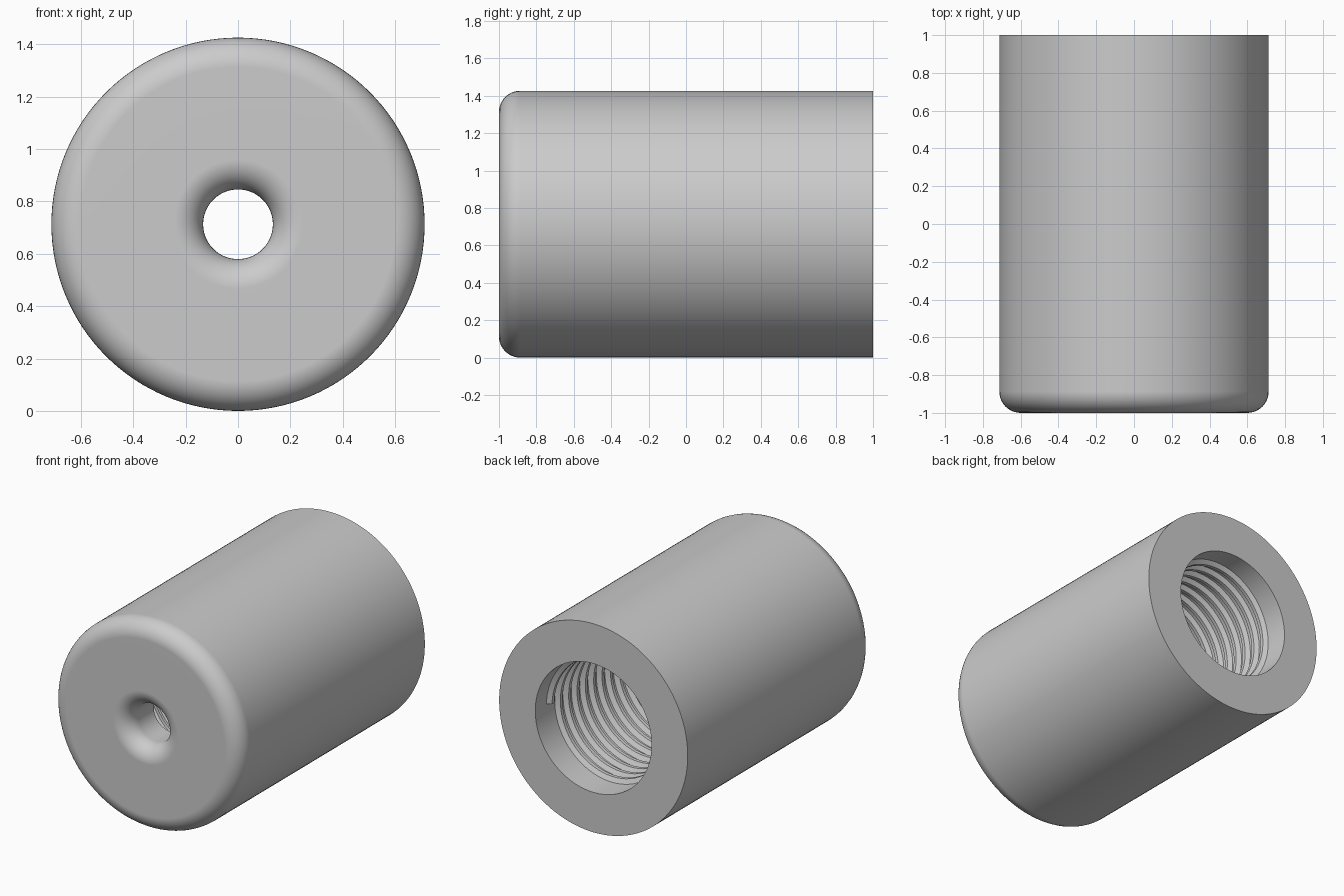
import bpy, bmesh
from math import cos, sin, pi, radians
from mathutils import Vector

cube = bpy.data.objects.get("Cube")
if cube:
    bpy.data.objects.remove(cube)

RADIUS, BORE, HOLE = 0.713, 0.44, 0.133
FILLET = 0.113
FRONT, BACK, BORE_END = -1.0, 1.0, -0.72
PITCH = 0.09

grey = bpy.data.materials.new("plain grey")
grey.use_nodes = True
colour = (0.6, 0.6, 0.6, 1)
grey.diffuse_color = colour
grey.node_tree.nodes["Principled BSDF"].inputs["Base Color"].default_value = colour


def arc(r, y, start, end, steps=10):
    """Fillet points (radius, y) around a centre."""
    angles = [radians(start + (end - start) * i / steps) for i in range(steps + 1)]
    return [(r + FILLET * cos(a), y + FILLET * sin(a)) for a in angles]


def lathe(name, profile, steps, turns=1, rise=0):
    """Spin a closed (radius, y) profile about the y axis, rising per turn."""
    bm = bmesh.new()
    verts = [bm.verts.new((r, y, 0)) for r, y in profile]
    edges = [bm.edges.new((a, b)) for a, b in zip(verts, verts[1:] + verts[:1])]
    bmesh.ops.spin(bm, geom=verts + edges, cent=(0, 0, 0), axis=(0, 1, 0),
                   dvec=Vector((0, rise / steps, 0)), angle=2 * pi * turns,
                   steps=int(steps * turns))
    bmesh.ops.remove_doubles(bm, verts=bm.verts, dist=0.0001)
    if rise:
        bmesh.ops.holes_fill(bm, edges=[e for e in bm.edges if e.is_boundary], sides=0)
    bmesh.ops.recalc_face_normals(bm, faces=bm.faces)
    mesh = bpy.data.meshes.new(name)
    bm.to_mesh(mesh)
    bm.free()
    mesh.materials.append(grey)
    obj = bpy.data.objects.new(name, mesh)
    obj.location.z = RADIUS
    bpy.context.collection.objects.link(obj)
    bpy.ops.object.select_all(action="DESELECT")
    obj.select_set(True)
    bpy.context.view_layer.objects.active = obj
    bpy.ops.object.shade_smooth_by_angle(angle=radians(30))
    return obj


# Sleeve: rounded front rim, flared small hole, wide bore open at the back
profile = [(HOLE, BORE_END)]
profile += arc(HOLE + FILLET, FRONT + FILLET, 180, 270)
profile += arc(RADIUS - FILLET, FRONT + FILLET, 270, 360)
profile += [(RADIUS, BACK), (BORE, BACK), (BORE, BORE_END)]
sleeve = lathe("sleeve", profile, 128)
normals = sleeve.modifiers.new("Flat Face Normals", "WEIGHTED_NORMAL")
normals.keep_sharp = True

# Internal screw thread: one helical ridge standing out of the bore wall
start = BORE_END + 0.04
turns = int((BACK - start) / PITCH) - 1
ridge = [(BORE + 0.01, start - 0.035), (BORE - 0.03, start - 0.012),
         (BORE - 0.03, start + 0.012), (BORE + 0.01, start + 0.035)]
lathe("thread", ridge, 72, turns, PITCH)
